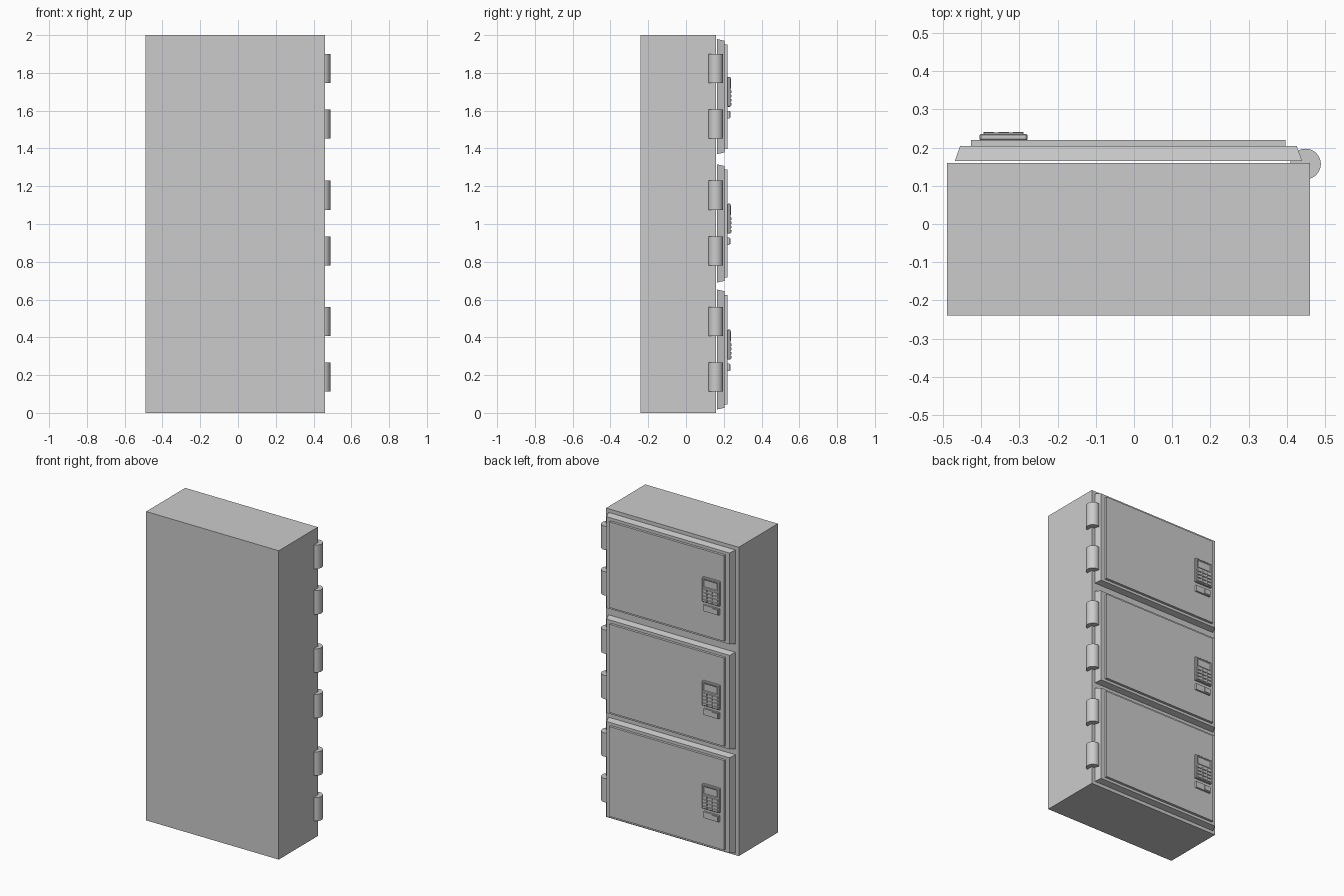
import bpy, bmesh, math

if "Cube" in bpy.data.objects:
    bpy.data.objects.remove(bpy.data.objects["Cube"])


def finish(name, bm):
    bmesh.ops.recalc_face_normals(bm, faces=bm.faces)
    me = bpy.data.meshes.new(name)
    bm.to_mesh(me)
    bm.free()
    ob = bpy.data.objects.new(name, me)
    bpy.context.collection.objects.link(ob)
    return ob


def box(name, x0, x1, y0, y1, z0, z1, taper_x=0, taper_z=0, bevel=0):
    """Box whose +y face may be narrower than its -y face."""
    bm = bmesh.new()
    bmesh.ops.create_cube(bm, size=1)
    for v in bm.verts:
        outer = v.co.y > 0
        tx, tz = (taper_x, taper_z) if outer else (0, 0)
        v.co = (x1 - tx if v.co.x > 0 else x0 + tx,
                y1 if outer else y0,
                z1 - tz if v.co.z > 0 else z0 + tz)
    ob = finish(name, bm)
    if bevel:
        m = ob.modifiers.new("bevel", "BEVEL")
        m.width, m.segments = bevel, 1
    return ob


def recess(ob, thickness, depth):
    """Sink the +y face of a box to leave a frame around it."""
    bm = bmesh.new()
    bm.from_mesh(ob.data)
    face = max(bm.faces, key=lambda f: f.calc_center_median().y)
    bmesh.ops.inset_region(bm, faces=[face], thickness=thickness)
    for v in face.verts:
        v.co.y -= depth
    bm.to_mesh(ob.data)
    bm.free()


def hinge(name, z0, z1):
    bpy.ops.mesh.primitive_cylinder_add(vertices=32, radius=0.04, depth=z1 - z0,
                                        location=(0.449, 0.157, (z0 + z1) / 2))
    ob = bpy.context.object
    ob.name = name
    bpy.ops.object.shade_smooth_by_angle(angle=math.radians(40))


# Cabinet body
box("cabinet_body", -0.49, 0.46, -0.24, 0.16, 0, 2)

# Per door: bottom, top
doors = [(0.018, 0.653), (0.69, 1.316), (1.37, 1.979)]
for i, (b, t) in enumerate(doors, 1):
    c = (b + t) / 2
    # Door slab with sloped edges and raised panel
    box(f"door_{i}", -0.469, 0.44, 0.165, 0.204, b, t, 0.014, 0.009)
    box(f"door_panel_{i}", -0.426, 0.396, 0.203, 0.22, b + 0.026, t - 0.028)

    # Two barrel hinges
    hinge(f"lower_hinge_{i}", c - 0.146 - 0.077, c - 0.146 + 0.077)
    hinge(f"upper_hinge_{i}", c + 0.149 - 0.077, c + 0.149 + 0.077)

    # Keypad with display and buttons
    box(f"keypad_{i}", -0.404, -0.279, 0.219, 0.236, c - 0.054, c + 0.105, bevel=0.003)
    display = box(f"display_{i}", -0.392, -0.291, 0.234, 0.239, c + 0.044, c + 0.096)
    recess(display, 0.006, 0.003)
    for row in range(4):
        for col in range(3):
            x = -0.3415 + (col - 1) * 0.038
            z = c + 0.025 - row * 0.022
            box(f"button_{i}_{row}_{col}", x - 0.0155, x + 0.0155, 0.234, 0.241,
                z - 0.008, z + 0.008, 0.002, 0.002)

    # Latch plate with small knob
    box(f"latch_plate_{i}", -0.396, -0.287, 0.219, 0.231, c - 0.115, c - 0.075)
    box(f"latch_knob_{i}", -0.39, -0.35, 0.23, 0.235, c - 0.11, c - 0.08)
